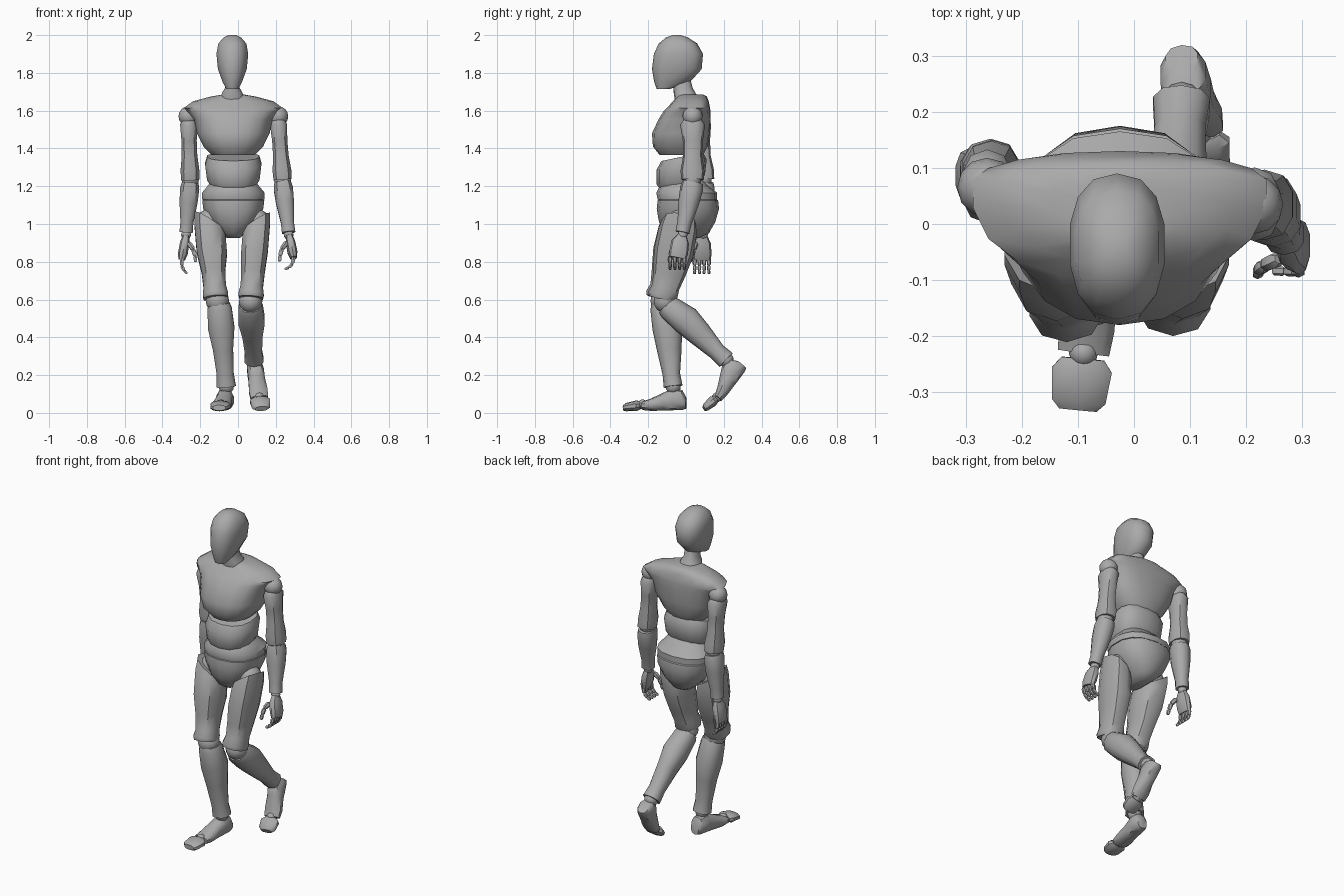
import bpy, bmesh, math
from mathutils import Vector

cube = bpy.data.objects.get("Cube")
if cube:
    bpy.data.objects.remove(cube, do_unlink=True)

grey = bpy.data.materials.new("mannequin_grey")
grey.use_nodes = True
COLOUR = (0.4, 0.4, 0.4, 1)
grey.diffuse_color = COLOUR
grey.node_tree.nodes["Principled BSDF"].inputs["Base Color"].default_value = COLOUR
MID = -0.025  # centre line of the torso


def finish(name, bm):
    bmesh.ops.recalc_face_normals(bm, faces=bm.faces)
    mesh = bpy.data.meshes.new(name)
    bm.to_mesh(mesh)
    bm.free()
    mesh.materials.append(grey)
    obj = bpy.data.objects.new(name, mesh)
    bpy.context.collection.objects.link(obj)
    bpy.ops.object.select_all(action="DESELECT")
    obj.select_set(True)
    bpy.context.view_layer.objects.active = obj
    bpy.ops.object.shade_smooth_by_angle(angle=math.radians(42))


def skin(name, rings):
    """Bridge rings of points and cap both ends."""
    bm = bmesh.new()
    loops = [[bm.verts.new(p) for p in ring] for ring in rings]
    n = len(loops[0])
    for a, b in zip(loops, loops[1:]):
        for i in range(n):
            j = (i + 1) % n
            bm.faces.new((a[i], a[j], b[j], b[i]))
    bm.faces.new(loops[0])
    bm.faces.new(loops[-1])
    finish(name, bm)


def unit_ring(n, power=0.85):
    """Slightly squared circle."""
    for i in range(n):
        a = 2 * math.pi * (i + 0.5) / n
        c, s = math.cos(a), math.sin(a)
        yield math.copysign(abs(c) ** power, c), math.copysign(abs(s) ** power, s)


def body(name, rows, cx=MID, slope=0, n=14):
    """Horizontal rings: height, half width, front, widest and back y."""
    rings = []
    for z, w, front, wide, back in rows:
        ring = []
        for c, s in unit_ring(n):
            y = wide + s * (back - wide if s > 0 else wide - front)
            ring.append((cx + w * c, y, z + slope * (y - wide)))
        rings.append(ring)
    skin(name, rings)


def limb(name, a, b, rows, n=10, slant=0):
    """Rings along a bone: fraction, half width, back and front reach."""
    a, b = Vector(a), Vector(b)
    d = (b - a).normalized()
    side = Vector((1, 0, 0))
    side = (side - d * side.dot(d)).normalized()
    front = d.cross(side)
    rings = []
    for t, w, lo, hi in rows:
        c0 = a.lerp(b, t)
        rings.append([c0 + side * w * c + front * ((lo + hi) / 2 + s * (hi - lo) / 2)
                      - d * slant * w * c * max(0, 1 - 2 * t)
                      for c, s in unit_ring(n)])
    skin(name, rings)


def ball(name, centre, r):
    bm = bmesh.new()
    bmesh.ops.create_uvsphere(bm, u_segments=12, v_segments=8, radius=r)
    bmesh.ops.translate(bm, verts=bm.verts, vec=centre)
    finish(name, bm)


# Head and torso
body("head", [(1.715, .032, -.155, -.12, -.085), (1.75, .052, -.168, -.08, .02),
              (1.82, .078, -.18, -.04, .083), (1.90, .086, -.17, -.035, .09),
              (1.955, .076, -.145, -.04, .06), (1.988, .047, -.105, -.045, .01),
              (2.0, .02, -.07, -.05, -.03)], cx=-.03)
body("neck", [(1.66, .065, -.06, 0, .07), (1.695, .055, -.065, -.01, .05),
              (1.72, .04, -.065, -.015, .035), (1.78, .038, -.075, -.025, .02)], cx=-.03)
body("chest", [(1.365, .115, -.14, 0, .09), (1.41, .16, -.175, 0, .115),
               (1.48, .195, -.18, .03, .125), (1.555, .21, -.145, .045, .13),
               (1.595, .245, -.12, .06, .13), (1.615, .265, -.10, .065, .127),
               (1.65, .215, -.07, .065, .12), (1.675, .12, -.045, .04, .11),
               (1.685, .06, -.04, .03, .09)], n=18)
body("waist", [(1.2, .115, -.13, 0, .075), (1.24, .142, -.155, 0, .1),
               (1.32, .152, -.155, 0, .11), (1.36, .14, -.13, 0, .09)], slope=.2)
body("lower_abdomen", [(1.13, .168, -.15, .02, .165), (1.165, .17, -.157, .02, .165),
                       (1.2, .14, -.14, .01, .12), (1.24, .11, -.11, 0, .08)])
body("pelvis", [(.925, .035, -.07, 0, .07), (.95, .065, -.11, 0, .12),
                (1.01, .13, -.143, .02, .155), (1.08, .162, -.155, .02, .175),
                (1.125, .168, -.15, .02, .17), (1.14, .15, -.13, .02, .14)])


def arm(prefix, shoulder, elbow, wrist):
    ball(prefix + "_shoulder_joint", Vector(shoulder) + Vector((0, 0, .02)), .053)
    limb(prefix + "_upper_arm", shoulder, elbow,
         [(0, .038, -.05, .05), (.08, .047, -.066, .066), (.35, .042, -.054, .052),
          (.6, .043, -.05, .05), (.85, .052, -.062, .064), (1, .05, -.06, .06)])
    ball(prefix + "_elbow_joint", elbow, .046)
    low = Vector(elbow) - Vector((0, 0, .015))
    limb(prefix + "_forearm", low, wrist,
         [(0, .046, -.055, .055), (.12, .053, -.062, .06), (.4, .05, -.056, .055),
          (.8, .036, -.038, .038), (1, .037, -.036, .038)])
    ball(prefix + "_wrist_joint", Vector(wrist) - Vector((0, 0, .012)), .026)


def hand(prefix, s, wrist, knuckle, curl):
    """Palm, four jointed fingers curling inward and a thumb."""
    k = Vector(knuckle)
    limb(prefix + "_palm", wrist, k,
         [(0, .018, -.024, .026), (.3, .026, -.044, .05), (.75, .027, -.05, .05),
          (1, .018, -.046, .046)])
    digits = [("finger_%d" % i, k + Vector((0, .036 - .025 * i, .006)), curl, 0, 1)
              for i in range(4)]
    root = Vector(wrist).lerp(k, .3) + Vector((-s * .02, -.035, 0))
    digits.append(("thumb", root, (35, 15, 5), -.25, 1.25))
    for name, p, bends, lean, size in digits:
        for j, (bend, length) in enumerate(zip(bends, (.036, .029, .024))):
            a = math.radians(bend)
            q = p + Vector((-s * math.sin(a), lean, -math.cos(a))) * length * size
            r = (.0115 - .0015 * j) * size
            limb(f"{prefix}_{name}_{j + 1}", p, q,
                 [(0, r * .6, -r * .6, r * .6), (.2, r, -r, r), (.85, r * .9, -r * .9, r * .9),
                  (1, r * .5, -r * .5, r * .5)], n=6)
            p = q


arm("left", (.213, .035, 1.55), (.236, .035, 1.235), (.268, -.018, .955))
hand("left", 1, (.27, -.02, .94), (.295, -.045, .82), (10, 42, 70))
arm("right", (-.262, .065, 1.55), (-.253, .09, 1.235), (-.275, .09, .955))
hand("right", -1, (-.275, .088, .94), (-.298, .085, .81), (0, 25, 45))


def foot(prefix, heel, mid, toe):
    limb(prefix + "_foot", heel, mid,
         [(0, .03, -.03, .035), (.08, .042, -.035, .07), (.3, .046, -.036, .08),
          (.5, .045, -.036, .06), (.8, .052, -.036, .03), (1, .048, -.03, .015)])
    ball(prefix + "_toe_joint", mid, .026)
    limb(prefix + "_toes", mid, toe,
         [(.1, .04, -.025, .015), (.3, .056, -.034, .022), (.85, .05, -.034, .01),
          (1, .035, -.03, 0)])


def leg(prefix, s, hip, knee, shin_top, ankle, thigh_extra=0):
    e = thigh_extra
    limb(prefix + "_thigh", hip, knee,
         [(0, .068 + e, -.085, .095), (.12, .073 + e, -.1, .106), (.4, .073 + e, -.105, .106),
          (.65, .065, -.088, .088), (.85, .062, -.07, .075), (.95, .07, -.07, .088),
          (1, .066, -.06, .08)], slant=s * .75)
    ball(prefix + "_hip_joint", Vector(hip), .07)
    ball(prefix + "_knee_joint", Vector(knee).lerp(Vector(shin_top), .5), .062)
    limb(prefix + "_shin", shin_top, ankle,
         [(0, .058, -.055, .062), (.06, .067, -.062, .07), (.3, .073, -.085, .072),
          (.55, .056, -.07, .062), (.85, .047, -.045, .048), (1, .053, -.05, .05)])
    ball(prefix + "_ankle_joint", ankle, .04)


# Trailing left leg with bent knee, planted right leg
leg("left", 1, (.1, -.03, 1.01), (.068, -.118, .605), (.066, -.1, .575), (.085, .213, .28))
foot("left", (.085, .295, .255), (.113, .163, .082), (.125, .088, .035))
leg("right", -1, (-.152, -.03, 1.01), (-.118, -.13, .605), (-.1, -.122, .58),
    (-.062, -.068, .14), thigh_extra=.01)
foot("right", (-.06, 0, .052), (-.09, -.23, .045), (-.1, -.332, .042))
